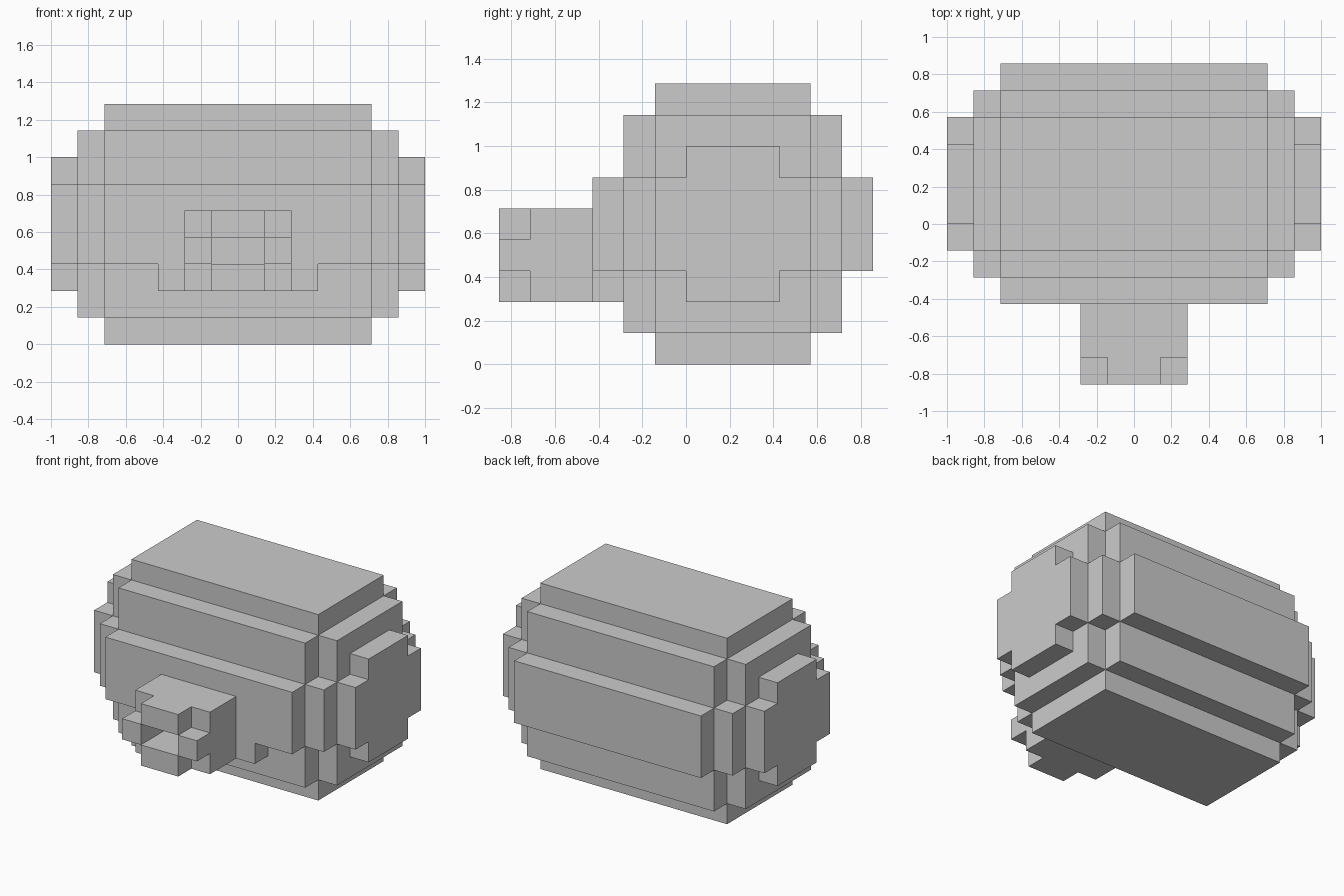
import bpy, bmesh
from math import radians
from mathutils import Vector

if "Cube" in bpy.data.objects:
    bpy.data.objects.remove(bpy.data.objects["Cube"])

U = 1 / 7  # size of one block


def cells(x0, x1, y0, y1, z0, z1):
    """Grid cells filled by a box given in block units."""
    return {(x, y, z) for x in range(x0, x1) for y in range(y0, y1) for z in range(z0, z1)}


def build(name, own, solid):
    """Skin the cells of one part, leaving out faces hidden by any solid cell."""
    bm = bmesh.new()
    verts = {}

    def vert(p):
        if p not in verts:
            verts[p] = bm.verts.new(Vector(p) * U)
        return verts[p]

    for c in sorted(own):
        for axis in range(3):
            a, b = (axis + 1) % 3, (axis + 2) % 3
            for side in (0, 1):
                n = list(c)
                n[axis] += 2 * side - 1
                if tuple(n) in solid:
                    continue
                ring = []
                for da, db in ((0, 0), (1, 0), (1, 1), (0, 1)):
                    p = list(c)
                    p[axis] += side
                    p[a] += da
                    p[b] += db
                    ring.append(vert(tuple(p)))
                bm.faces.new(ring if side else ring[::-1])
    bmesh.ops.dissolve_limit(bm, angle_limit=radians(1), verts=bm.verts[:], edges=bm.edges[:])
    mesh = bpy.data.meshes.new(name)
    bm.to_mesh(mesh)
    bm.free()
    obj = bpy.data.objects.new(name, mesh)
    bpy.context.collection.objects.link(obj)


# Stepped barrel body: tall core, then wider and lower layers
body = cells(-5, 5, -1, 4, 0, 9)
body |= cells(-5, 5, -2, 5, 1, 8) | cells(-6, 6, -1, 4, 1, 8)
body |= cells(-5, 5, -3, 6, 3, 6) | cells(-6, 6, -2, 5, 3, 6)
# Chin ledge under the snout
body |= cells(-3, 3, -3, -2, 2, 3)

# Cross-shaped cap on each end
right_cap = cells(6, 7, -1, 4, 3, 6) | cells(6, 7, 0, 3, 2, 7)
left_cap = {(-1 - x, y, z) for x, y, z in right_cap}

# Snout: square tube with a cross-shaped rim and an open bore
snout = cells(-2, 2, -5, -3, 2, 5)
snout |= cells(-1, 1, -6, -5, 2, 5) | cells(-2, 2, -6, -5, 3, 4)
snout -= cells(-1, 1, -6, -3, 3, 4)

parts = {"body": body, "right_end_cap": right_cap, "left_end_cap": left_cap, "snout": snout}
solid = set().union(*parts.values())
for part, own in parts.items():
    build(part, own, solid)
